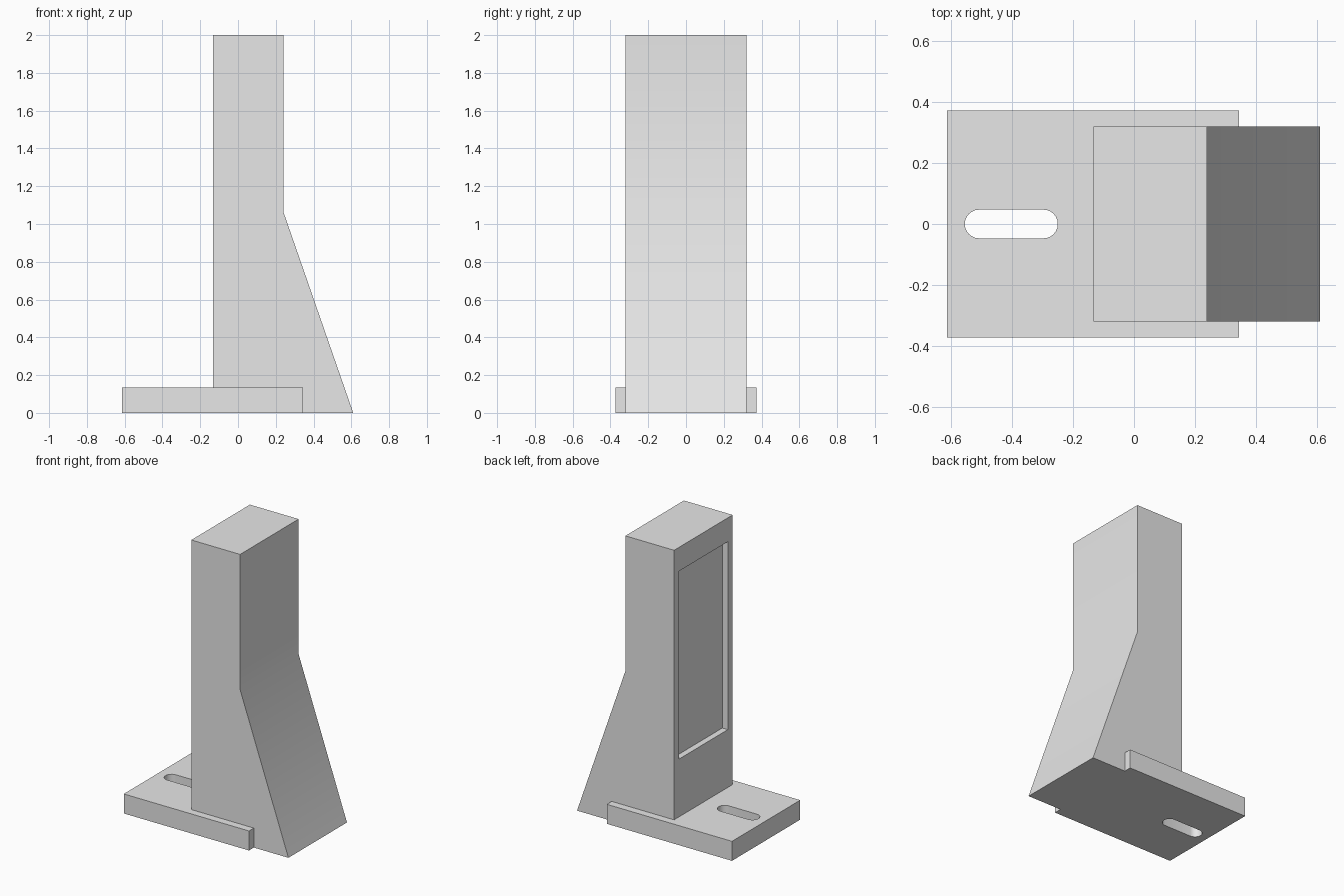
import bpy
import bmesh
import math
from mathutils import Vector

cube = bpy.data.objects.get("Cube")
if cube:
    bpy.data.objects.remove(cube, do_unlink=True)

grey = bpy.data.materials.new("light grey")
grey.use_nodes = True
grey.diffuse_color = (0.8, 0.8, 0.8, 1)
grey.node_tree.nodes["Principled BSDF"].inputs["Base Color"].default_value = (0.8, 0.8, 0.8, 1)


def prism(name, points, direction):
    """Extrude a flat outline along a direction into a closed solid."""
    bm = bmesh.new()
    face = bm.faces.new([bm.verts.new(p) for p in points])
    grown = bmesh.ops.extrude_face_region(bm, geom=[face], use_keep_orig=True)["geom"]
    moved = [g for g in grown if isinstance(g, bmesh.types.BMVert)]
    bmesh.ops.translate(bm, verts=moved, vec=Vector(direction))
    bmesh.ops.recalc_face_normals(bm, faces=bm.faces)
    mesh = bpy.data.meshes.new(name)
    bm.to_mesh(mesh)
    bm.free()
    mesh.materials.append(grey)
    obj = bpy.data.objects.new(name, mesh)
    bpy.context.collection.objects.link(obj)
    return obj


def box(name, x0, x1, half_y, z0, z1):
    outline = [(x0, -half_y, z0), (x1, -half_y, z0), (x1, half_y, z0), (x0, half_y, z0)]
    return prism(name, outline, (0, 0, z1 - z0))


def combine(target, tool, operation):
    """Apply a boolean and discard the tool."""
    tool.hide_render = True
    bpy.ops.object.select_all(action="DESELECT")
    bpy.context.view_layer.objects.active = target
    target.select_set(True)
    mod = target.modifiers.new(operation, "BOOLEAN")
    mod.operation = operation
    mod.solver = "EXACT"
    mod.object = tool
    bpy.ops.object.modifier_apply(modifier=mod.name)
    bpy.data.objects.remove(tool, do_unlink=True)


# Upright post with a sloping buttress foot
HALF = 0.32
side = [(-0.133, 0), (0.61, 0), (0.24, 1.065), (0.24, 2), (-0.133, 2)]
post = prism("upright_bracket", [(x, -HALF, z) for x, z in side], (0, 2 * HALF, 0))

# Base plate, merged with the post
combine(post, box("base_plate", -0.613, 0.345, 0.373, 0, 0.135), "UNION")

# Shallow rectangular recess in the post face above the plate
combine(post, box("recess_cutter", -0.3, -0.091, 0.267, 0.535, 1.835), "DIFFERENCE")

# Rounded mounting slot through the plate
R = 0.047
STEPS = 12
slot = []
for centre, start in ((-0.297, -math.pi / 2), (-0.508, math.pi / 2)):
    for i in range(STEPS + 1):
        a = start + math.pi * i / STEPS
        slot.append((centre + R * math.cos(a), R * math.sin(a), -0.1))
combine(post, prism("slot_cutter", slot, (0, 0, 0.4)), "DIFFERENCE")

# Soft bend on the sloping face, crisp edges elsewhere
bpy.ops.object.shade_smooth_by_angle(angle=math.radians(30))
